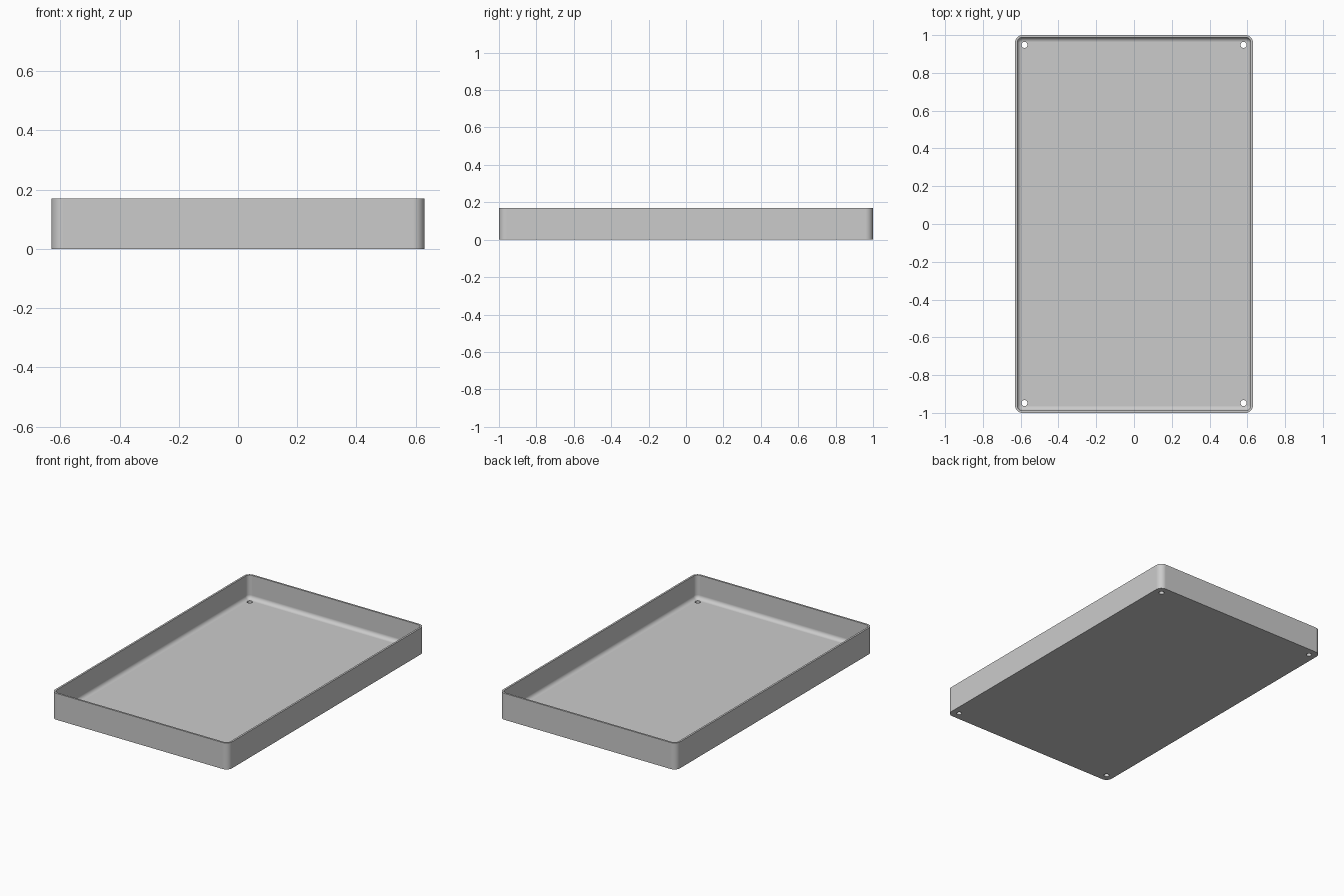
import bpy, bmesh
from math import sin, cos, pi, radians

HALF_X, HALF_Y, HEIGHT = 0.63, 1.0, 0.17
WALL, FLOOR = 0.012, 0.018
CORNER, FILLET = 0.04, 0.025
HOLE_X, HOLE_Y, HOLE_R = 0.58, 0.948, 0.016
CORNER_STEPS, FILLET_STEPS = 10, 8

cube = bpy.data.objects.get("Cube")
if cube:
    bpy.data.objects.remove(cube, do_unlink=True)

grey = bpy.data.materials.new("plain_grey")
grey.use_nodes = True
colour = (0.6, 0.6, 0.6, 1)
grey.diffuse_color = colour
grey.node_tree.nodes["Principled BSDF"].inputs["Base Color"].default_value = colour


def rounded_ring(bm, inset, z):
    """Rounded rectangle of vertices, moved inward from the outer wall."""
    radius = CORNER - inset
    ring = []
    for quarter, (sx, sy) in enumerate([(1, 1), (-1, 1), (-1, -1), (1, -1)]):
        for i in range(CORNER_STEPS + 1):
            a = (quarter + i / CORNER_STEPS) * pi / 2
            ring.append(bm.verts.new((sx * (HALF_X - CORNER) + radius * cos(a),
                                      sy * (HALF_Y - CORNER) + radius * sin(a), z)))
    return ring


# Wall section: outside, rim, inside, then the fillet down to the floor
section = [(0, 0), (0, HEIGHT), (WALL, HEIGHT)]
for i in range(FILLET_STEPS + 1):
    a = i / FILLET_STEPS * pi / 2
    section.append((WALL + FILLET * (1 - cos(a)), FLOOR + FILLET * (1 - sin(a))))

# Tray shell
bm = bmesh.new()
rings = [rounded_ring(bm, inset, z) for inset, z in section]
for lower, upper in zip(rings, rings[1:]):
    for i in range(len(lower)):
        j = (i + 1) % len(lower)
        bm.faces.new((lower[i], lower[j], upper[j], upper[i]))
bm.faces.new(rings[0][::-1])
bm.faces.new(rings[-1])
bmesh.ops.recalc_face_normals(bm, faces=bm.faces)
mesh = bpy.data.meshes.new("tray")
bm.to_mesh(mesh)
bm.free()
mesh.materials.append(grey)
tray = bpy.data.objects.new("tray", mesh)
bpy.context.collection.objects.link(tray)

# Screw holes through the floor corners
bpy.ops.object.select_all(action='DESELECT')
for sx in (-1, 1):
    for sy in (-1, 1):
        bpy.ops.mesh.primitive_cylinder_add(vertices=32, radius=HOLE_R, depth=HEIGHT,
                                            location=(sx * HOLE_X, sy * HOLE_Y, 0))
        cutter = bpy.context.object
        cutter.name = "hole_cutter"
        cutter.hide_render = True
        cutter.data.materials.append(grey)
        cut = tray.modifiers.new("screw_hole", 'BOOLEAN')
        cut.operation = 'DIFFERENCE'
        cut.solver = 'EXACT'
        cut.object = cutter
        bpy.context.view_layer.objects.active = tray
        bpy.ops.object.modifier_apply(modifier=cut.name)
        bpy.data.objects.remove(cutter, do_unlink=True)

# Smooth corners and fillet, crisp rim and hole edges
tray.select_set(True)
bpy.context.view_layer.objects.active = tray
bpy.ops.object.shade_smooth_by_angle(angle=radians(35))
weighted = tray.modifiers.new("flat_floor_shading", 'WEIGHTED_NORMAL')
weighted.keep_sharp = True
